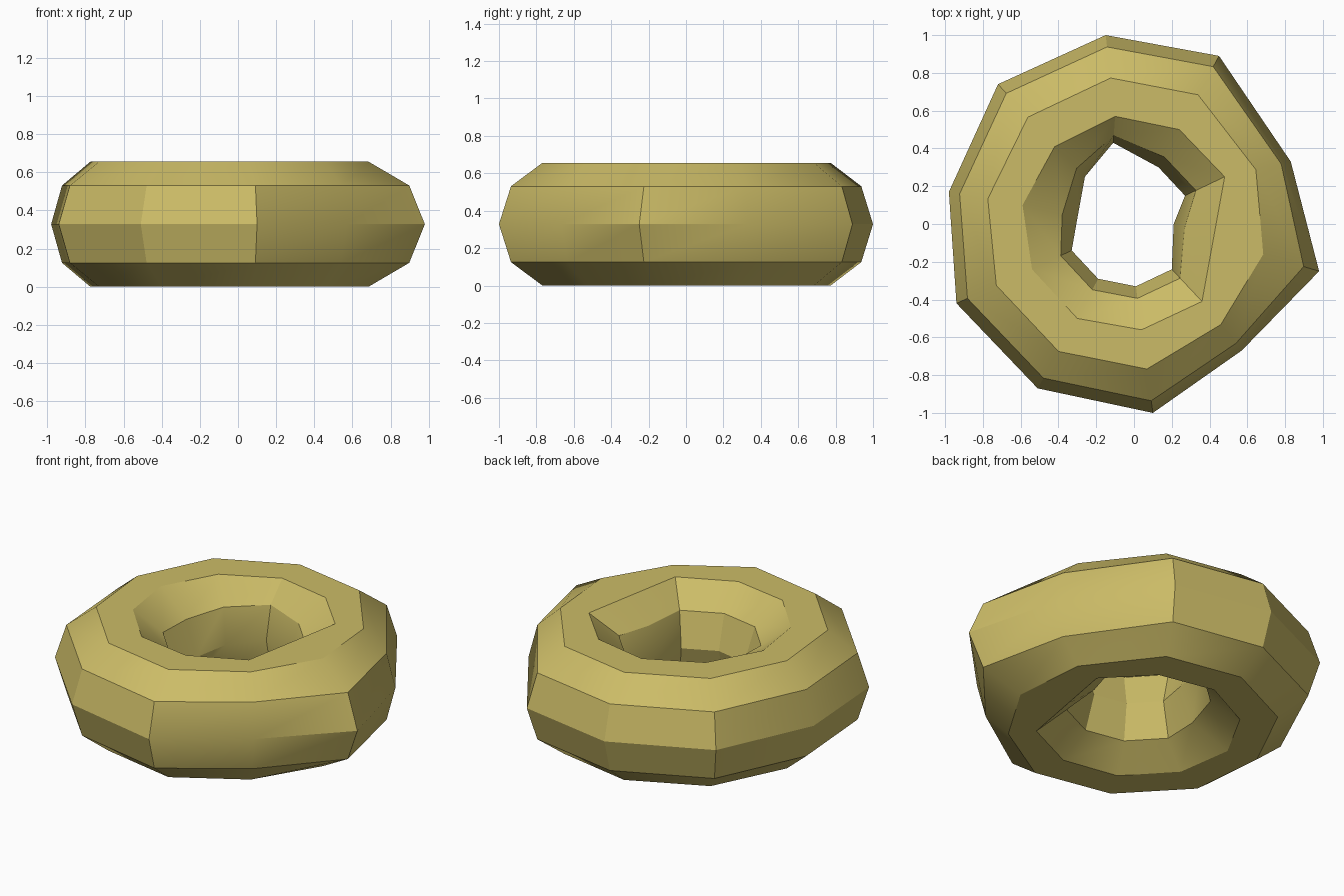
import bpy, bmesh, math
from mathutils import Vector

cube = bpy.data.objects.get("Cube")
if cube:
    bpy.data.objects.remove(cube, do_unlink=True)

# One flat colour
mat = bpy.data.materials.new("mustard_yellow")
colour = (0.60, 0.50, 0.135, 1)
mat.diffuse_color = colour
mat.use_nodes = True
mat.node_tree.nodes["Principled BSDF"].inputs["Base Color"].default_value = colour

# Uneven ring: outer rim, crown and hole points of each of the ten columns
COLUMNS = [
    ((-0.15, 1.00), (-0.10, 0.57), (-0.11, 0.43)),
    ((-0.72, 0.74), (-0.42, 0.41), (-0.26, 0.25)),
    ((-0.98, 0.17), (-0.59, 0.10), (-0.30, 0.03)),
    ((-0.94, -0.42), (-0.54, -0.24), (-0.33, -0.14)),
    ((-0.51, -0.87), (-0.30, -0.50), (-0.19, -0.29)),
    ((0.10, -1.00), (0.04, -0.56), (0.01, -0.33)),
    ((0.57, -0.67), (0.36, -0.41), (0.20, -0.24)),
    ((0.98, -0.25), (0.42, -0.08), (0.21, 0.00)),
    ((0.83, 0.33), (0.48, 0.25), (0.27, 0.15)),
    ((0.45, 0.89), (0.24, 0.50), (0.13, 0.30)),
]
SIDES = 10
MID_Z, HALF_Z = 0.328, 0.345
CROWN = (1 + math.cos(math.radians(72))) / 2


def ring_point(column, step):
    """Point on a column's ten-sided cross-section, step 0 at the outer rim."""
    rim, crown, hole = (Vector(p) for p in column)
    a = 2 * math.pi * step / SIDES
    t = (1 - math.cos(a)) / 2
    if t <= CROWN:
        p = rim.lerp(crown, t / CROWN)
    else:
        p = crown.lerp(hole, (t - CROWN) / (1 - CROWN))
    return (p.x, p.y, MID_Z + HALF_Z * math.sin(a))


bm = bmesh.new()
rings = [[bm.verts.new(ring_point(c, s)) for s in range(SIDES)] for c in COLUMNS]
for i, ring in enumerate(rings):
    nxt = rings[(i + 1) % len(rings)]
    for s in range(SIDES):
        e = (s + 1) % SIDES
        bm.faces.new((ring[s], nxt[s], nxt[e], ring[e]))
bmesh.ops.recalc_face_normals(bm, faces=bm.faces)
mesh = bpy.data.meshes.new("ring")
bm.to_mesh(mesh)
bm.free()
mesh.materials.append(mat)
ring_obj = bpy.data.objects.new("ring", mesh)
bpy.context.collection.objects.link(ring_obj)

# Soft shading across shallow edges only
bpy.ops.object.select_all(action='DESELECT')
ring_obj.select_set(True)
bpy.context.view_layer.objects.active = ring_obj
bpy.ops.object.shade_smooth_by_angle(angle=math.radians(30))
